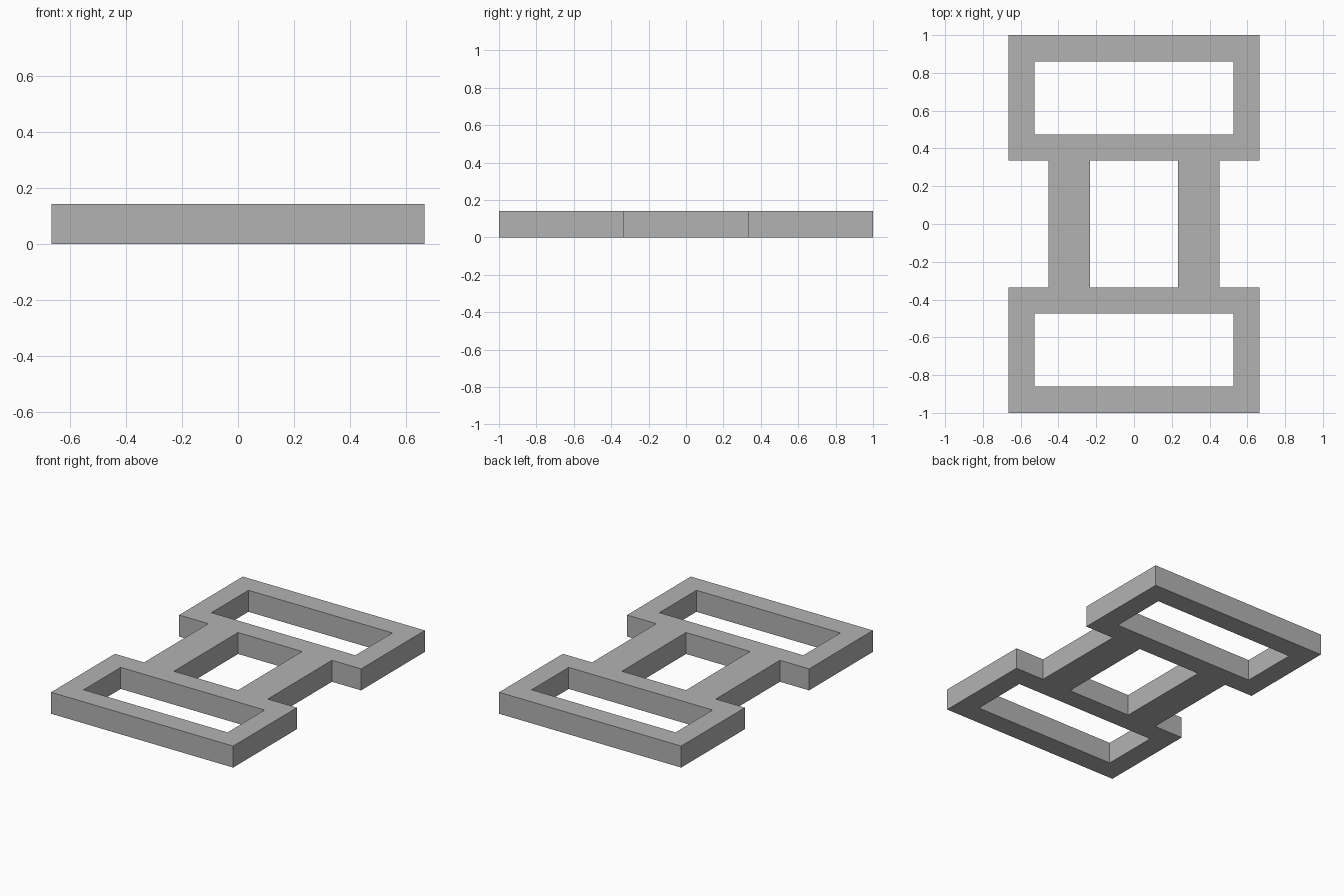
import bpy
import bmesh

if "Cube" in bpy.data.objects:
    bpy.data.objects.remove(bpy.data.objects["Cube"], do_unlink=True)

THICKNESS = 0.142

# Plain grey material
grey = bpy.data.materials.new("plain_grey")
grey.use_nodes = True
colour = (0.45, 0.45, 0.45, 1)
grey.diffuse_color = colour
grey.node_tree.nodes["Principled BSDF"].inputs["Base Color"].default_value = colour


def mirrored(values):
    return [-v for v in values] + values[::-1]


# Grid lines that bound the rims, openings and bridges
xs = mirrored([0.665, 0.526, 0.452, 0.234])
ys = mirrored([1.0, 0.86, 0.473, 0.335])


def is_solid(x, y):
    x, y = abs(x), abs(y)
    if y < 0.335:                              # two bridges
        return 0.234 < x < 0.452
    return not (x < 0.526 and 0.473 < y < 0.86)  # rectangular rims


# Plan outline of both end frames and the bridges, as one welded sheet
bm = bmesh.new()
grid = [[bm.verts.new((x, y, 0)) for x in xs] for y in ys]
for j in range(len(ys) - 1):
    for i in range(len(xs) - 1):
        if is_solid((xs[i] + xs[i + 1]) / 2, (ys[j] + ys[j + 1]) / 2):
            bm.faces.new((grid[j][i], grid[j][i + 1],
                          grid[j + 1][i + 1], grid[j + 1][i]))
bmesh.ops.delete(bm, geom=[v for v in bm.verts if not v.link_faces], context='VERTS')

# Raise the sheet into a solid plate
raised = bmesh.ops.extrude_face_region(bm, geom=bm.faces[:], use_keep_orig=True)
top = [g for g in raised["geom"] if isinstance(g, bmesh.types.BMVert)]
bmesh.ops.translate(bm, verts=top, vec=(0, 0, THICKNESS))
bmesh.ops.recalc_face_normals(bm, faces=bm.faces[:])

mesh = bpy.data.meshes.new("double_frame")
bm.to_mesh(mesh)
bm.free()
mesh.materials.append(grey)
frame = bpy.data.objects.new("double_frame", mesh)
bpy.context.collection.objects.link(frame)
